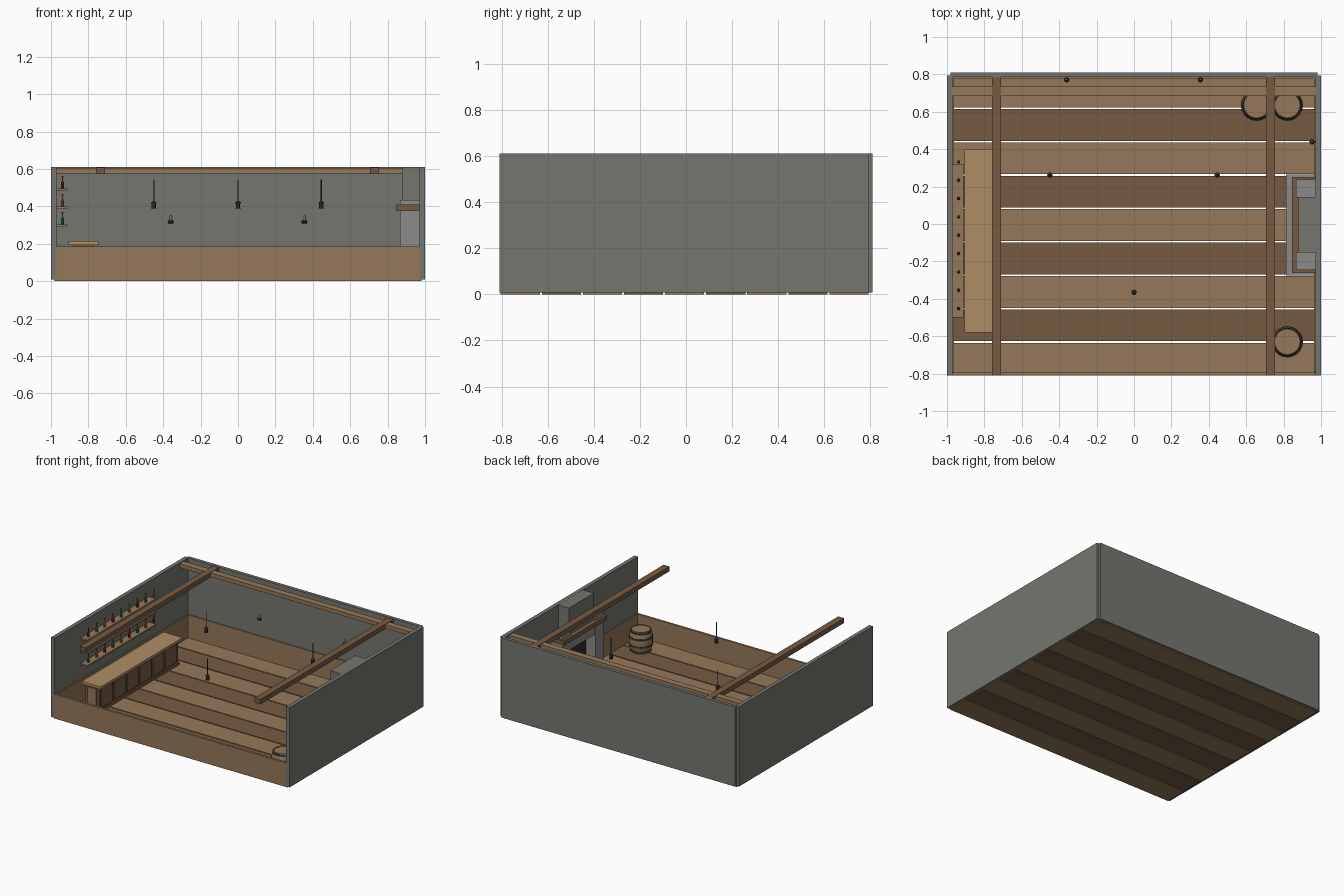
import bpy, bmesh, math


def mat(name, r, g, b):
    m = bpy.data.materials.new(name)
    m.diffuse_color = (r, g, b, 1)
    return m


STONE = mat("stone_wall", 0.18, 0.18, 0.16)
PALE = mat("pale_stone", 0.26, 0.26, 0.25)
WOOD = mat("light_wood", 0.30, 0.19, 0.10)
DARK = mat("dark_wood", 0.18, 0.105, 0.055)
TOP = mat("counter_wood", 0.42, 0.27, 0.13)
IRON = mat("iron", 0.035, 0.035, 0.04)
SOOT = mat("soot", 0.03, 0.028, 0.025)
WAX = mat("wax", 0.75, 0.68, 0.45)
GLASS = [mat("green_glass", 0.03, 0.2, 0.12), mat("amber_glass", 0.4, 0.17, 0.03),
         mat("red_glass", 0.3, 0.02, 0.02)]


def finish(name, bm, material):
    me = bpy.data.meshes.new(name)
    bmesh.ops.recalc_face_normals(bm, faces=bm.faces)
    bm.to_mesh(me)
    bm.free()
    ob = bpy.data.objects.new(name, me)
    bpy.context.collection.objects.link(ob)
    me.materials.append(material)
    return ob


def box(name, x0, x1, y0, y1, z0, z1, material):
    bm = bmesh.new()
    bmesh.ops.create_cube(bm, size=1)
    for v in bm.verts:
        v.co = ((x0 + x1) / 2 + v.co.x * (x1 - x0),
                (y0 + y1) / 2 + v.co.y * (y1 - y0),
                (z0 + z1) / 2 + v.co.z * (z1 - z0))
    return finish(name, bm, material)


def lathe(name, profile, x, y, z, material, n=12):
    """Closed solid of revolution from (radius, height) points."""
    bm = bmesh.new()
    rings = [[bm.verts.new((x + r * math.cos(2 * math.pi * i / n),
                            y + r * math.sin(2 * math.pi * i / n), z + h)) for i in range(n)]
             for r, h in profile]
    for a, b in zip(rings, rings[1:]):
        for i in range(n):
            j = (i + 1) % n
            bm.faces.new((a[i], a[j], b[j], b[i]))
    bm.faces.new(rings[0][::-1])
    bm.faces.new(rings[-1])
    return finish(name, bm, material)


# floor planks with open gaps
pitch = 0.1785
for i in range(9):
    y = -0.805 + i * pitch
    box("floor_plank", -0.98, 0.98, y, y + 0.17, 0, 0.012, DARK if i % 2 else WOOD)

# walls
for s, n in ((-1, "left"), (1, "right")):
    a, b = sorted((s * 0.97, s * 1.0))
    box(n + "_wall", a, b, -0.81, 0.795, 0.008, 0.612, STONE)
    a, b = sorted((s * 0.962, s * 0.98))
    box(n + "_wainscot", a, b, -0.79, 0.785, 0.01, 0.185, WOOD)
box("back_wall", -0.98, 0.98, 0.785, 0.81, 0.008, 0.612, STONE)
box("back_wainscot", -0.97, 0.97, 0.775, 0.79, 0.01, 0.185, WOOD)
box("front_wainscot", -0.98, 0.98, -0.81, -0.793, 0.008, 0.185, WOOD)

# ceiling beams
for x in (-0.735, 0.73):
    box("cross_beam", x - 0.025, x + 0.025, -0.81, 0.785, 0.572, 0.608, DARK)
box("back_beam", -0.97, 0.97, 0.685, 0.735, 0.577, 0.606, WOOD)

# bar counter
box("bar_body", -0.885, -0.77, -0.56, 0.38, 0.01, 0.197, DARK)
box("bar_top", -0.905, -0.745, -0.58, 0.40, 0.195, 0.215, TOP)
box("bar_plinth", -0.89, -0.76, -0.565, 0.385, 0.01, 0.03, DARK)
for i in range(6):
    y = -0.545 + i * 0.1535
    box("bar_panel", -0.775, -0.762, y, y + 0.135, 0.04, 0.18, DARK)
box("bar_end_panel", -0.865, -0.79, -0.57, -0.55, 0.04, 0.18, WOOD)

# shelves and bottles
bottle = [(0.009, 0), (0.009, 0.03), (0.0035, 0.04), (0.0035, 0.06), (0.0045, 0.06), (0.0045, 0.066)]
for k in range(3):
    z = 0.291 + k * 0.0965
    box("bottle_shelf", -0.972, -0.912, -0.5, 0.32, z, z + 0.012, WOOD)
    for i in range(9):
        lathe("bottle", bottle, -0.938, -0.452 + i * 0.098, z + 0.012, GLASS[(k + i) % 3], 8)

# fireplace
box("hearth", 0.812, 0.97, -0.275, 0.265, 0.01, 0.03, PALE)
for y in (-0.2, 0.19):
    box("fireplace_pier", 0.865, 0.972, y - 0.047, y + 0.047, 0.01, 0.435, PALE)
box("fireplace_lintel", 0.87, 0.972, -0.16, 0.15, 0.3, 0.378, PALE)
box("firebox_back", 0.945, 0.972, -0.16, 0.15, 0.03, 0.3, SOOT)
box("mantel", 0.845, 0.972, -0.262, 0.252, 0.376, 0.41, DARK)
box("chimney", 0.88, 0.975, -0.153, 0.145, 0.40, 0.611, STONE)
for y in (-0.06, 0.05):
    box("fire_log", 0.895, 0.93, y - 0.045, y + 0.045, 0.03, 0.06, DARK)

# barrels
H = 0.165
for x, y in ((0.655, 0.635), (0.82, 0.635), (0.82, -0.63)):
    prof = [(0.068 + 0.015 * (1 - (2 * t / 8 - 1) ** 2), H * t / 8) for t in range(9)]
    prof += [(0.064, H), (0.064, H - 0.006)]
    b = lathe("barrel", prof, x, y, 0.012, WOOD, 20)
    for t in (0.08, 0.33, 0.67, 0.92):
        r = 0.0705 + 0.015 * (1 - (2 * t - 1) ** 2)
        lathe("barrel_hoop", [(r - 0.006, 0), (r, 0), (r, 0.012), (r - 0.006, 0.012)],
              x, y, 0.012 + H * t - 0.006, IRON, 20)

# hanging lanterns
for x, y in ((-0.45, 0.262), (0, -0.365), (0.445, 0.262)):
    lathe("lantern_rod", [(0.003, 0), (0.003, 0.12)], x, y, 0.425, IRON, 6)
    lathe("lantern", [(0.015, 0), (0.015, 0.004), (0.012, 0.004), (0.012, 0.028),
                      (0.015, 0.028), (0.015, 0.032), (0.005, 0.042)], x, y, 0.388, IRON, 8)

# wall candle holders
for x, y, dx, dy in ((-0.36, 0.772, 0, 1), (0.355, 0.772, 0, 1), (0.952, 0.44, 1, 0)):
    lathe("candle_dish", [(0.009, 0), (0.015, 0.004), (0.015, 0.012), (0.008, 0.02)],
          x, y, 0.308, IRON, 10)
    lathe("candle", [(0.006, 0), (0.006, 0.02), (0.002, 0.026)], x, y, 0.326, WAX, 8)
    box("candle_bracket", x - 0.004, x + 0.004 + dx * 0.02, y - 0.004, y + 0.004 + dy * 0.014,
        0.31, 0.318, IRON)
